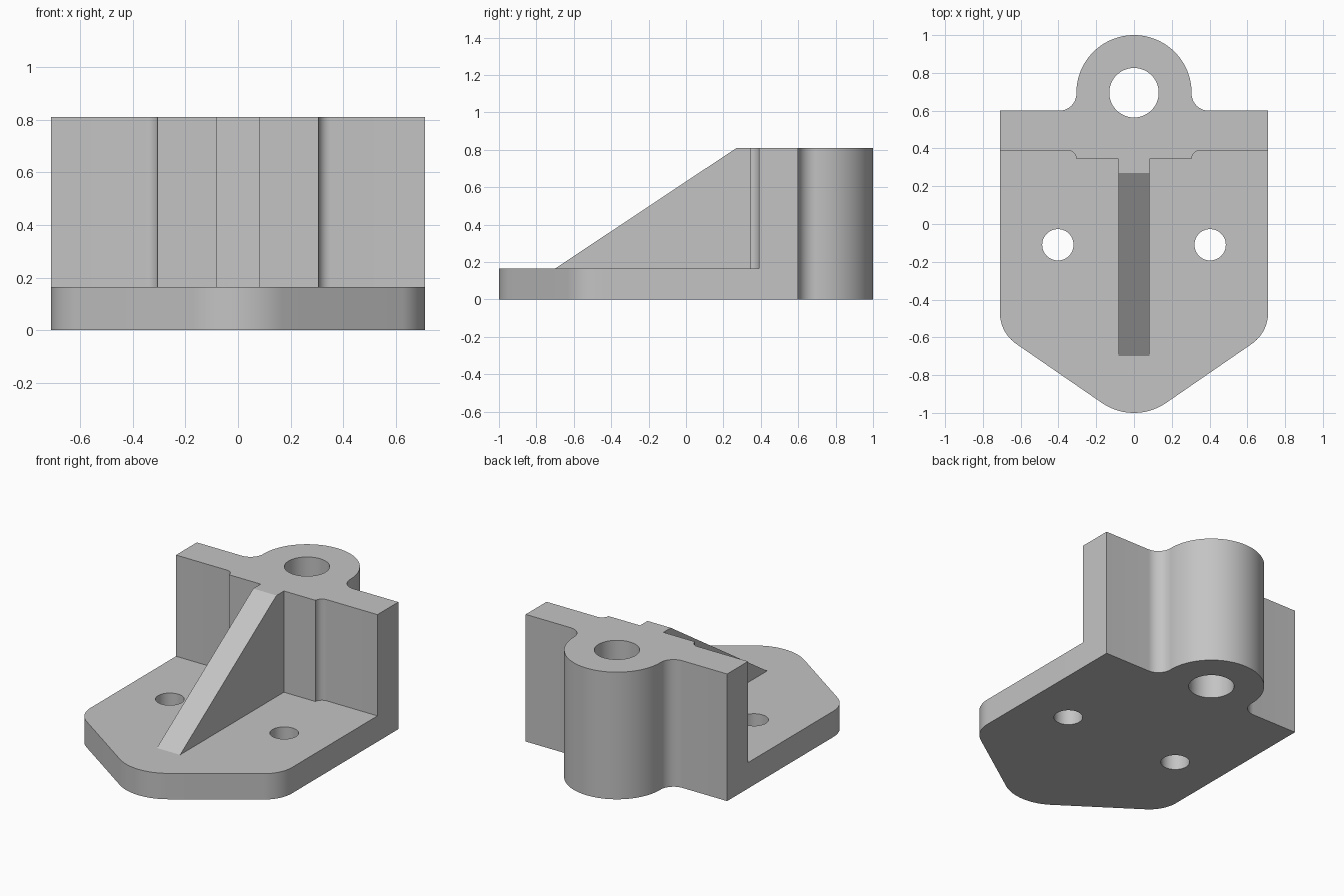
import bpy
import bmesh
from math import radians, sin, cos, pi
from mathutils import Matrix

cube = bpy.data.objects.get("Cube")
if cube:
    bpy.data.objects.remove(cube)

W, H, PLATE = 0.71, 0.81, 0.165
BOSS_Y, BOSS_R = 0.695, 0.305

grey = bpy.data.materials.new("plain grey")
grey.use_nodes = True
colour = (0.55, 0.55, 0.55, 1)
grey.diffuse_color = colour
grey.node_tree.nodes["Principled BSDF"].inputs["Base Color"].default_value = colour


def arc(cx, cy, r, start, end, n=12):
    angles = [radians(start + (end - start) * i / n) for i in range(n + 1)]
    return [(cx + r * cos(a), cy + r * sin(a)) for a in angles]


def mirrored(half):
    """Close a right-hand half outline by mirroring it across x = 0."""
    return half + [(-x, y) for x, y in reversed(half) if abs(x) > 1e-5]


def extrude(name, points, low, high, matrix=Matrix()):
    """Solid prism over a closed outline."""
    bm = bmesh.new()
    face = bm.faces.new([bm.verts.new((x, y, low)) for x, y in points])
    top = bmesh.ops.extrude_face_region(bm, geom=[face])["geom"]
    moved = [v for v in top if isinstance(v, bmesh.types.BMVert)]
    bmesh.ops.translate(bm, verts=moved, vec=(0, 0, high - low))
    bm.transform(matrix)
    bmesh.ops.recalc_face_normals(bm, faces=bm.faces)
    mesh = bpy.data.meshes.new(name)
    bm.to_mesh(mesh)
    bm.free()
    mesh.materials.append(grey)
    obj = bpy.data.objects.new(name, mesh)
    bpy.context.collection.objects.link(obj)
    return obj


def combine(target, tool, operation):
    """Apply a boolean and remove the tool."""
    mod = target.modifiers.new(operation, "BOOLEAN")
    mod.object, mod.operation, mod.solver = tool, operation, "EXACT"
    bpy.context.view_layer.objects.active = target
    bpy.ops.object.modifier_apply(modifier=mod.name)
    bpy.data.objects.remove(tool)


# Base plate with a blunt, rounded point at the front
slope = 34.5
plate = mirrored(arc(0, -0.7, 0.3, -90, slope - 90)
                 + arc(W - 0.2, -0.47, 0.2, slope - 90, 0)
                 + [(W, 0.5)])
bracket = extrude("bracket", plate, 0, PLATE)

# Upright wall with the rounded boss behind and a shallow pad in front
wall = mirrored([(BOSS_R, 0.345)]
                + arc(BOSS_R + 0.047, 0.343, 0.047, 175, 90, 8)
                + [(W, 0.39), (W, 0.6)]
                + arc(BOSS_R + 0.09, 0.69, 0.09, 270, 180)
                + arc(0, BOSS_Y, BOSS_R, 0, 90, 24))
combine(bracket, extrude("wall", wall, 0, H), "UNION")

# Sloping rib: outline in (y, z), turned upright
rib = [(-0.7, 0.08), (-0.7, PLATE), (0.27, H), (0.45, H), (0.45, 0.08)]
upright = Matrix(((0, 0, 1, 0), (1, 0, 0, 0), (0, 1, 0, 0), (0, 0, 0, 1)))
combine(bracket, extrude("rib", rib, -0.082, 0.082, upright), "UNION")

# Boss bore and the two mounting holes
for x, y, r in ((0, BOSS_Y, 0.131), (-0.403, -0.11, 0.083), (0.403, -0.11, 0.083)):
    ring = arc(x, y, r, 0, 360, 48)[:-1]
    combine(bracket, extrude("hole", ring, -0.1, H + 0.1), "DIFFERENCE")

# Smooth the curved walls, keep the edges crisp
bpy.ops.object.select_all(action="DESELECT")
bracket.select_set(True)
bpy.context.view_layer.objects.active = bracket
bpy.ops.object.shade_smooth_by_angle(angle=radians(30))
